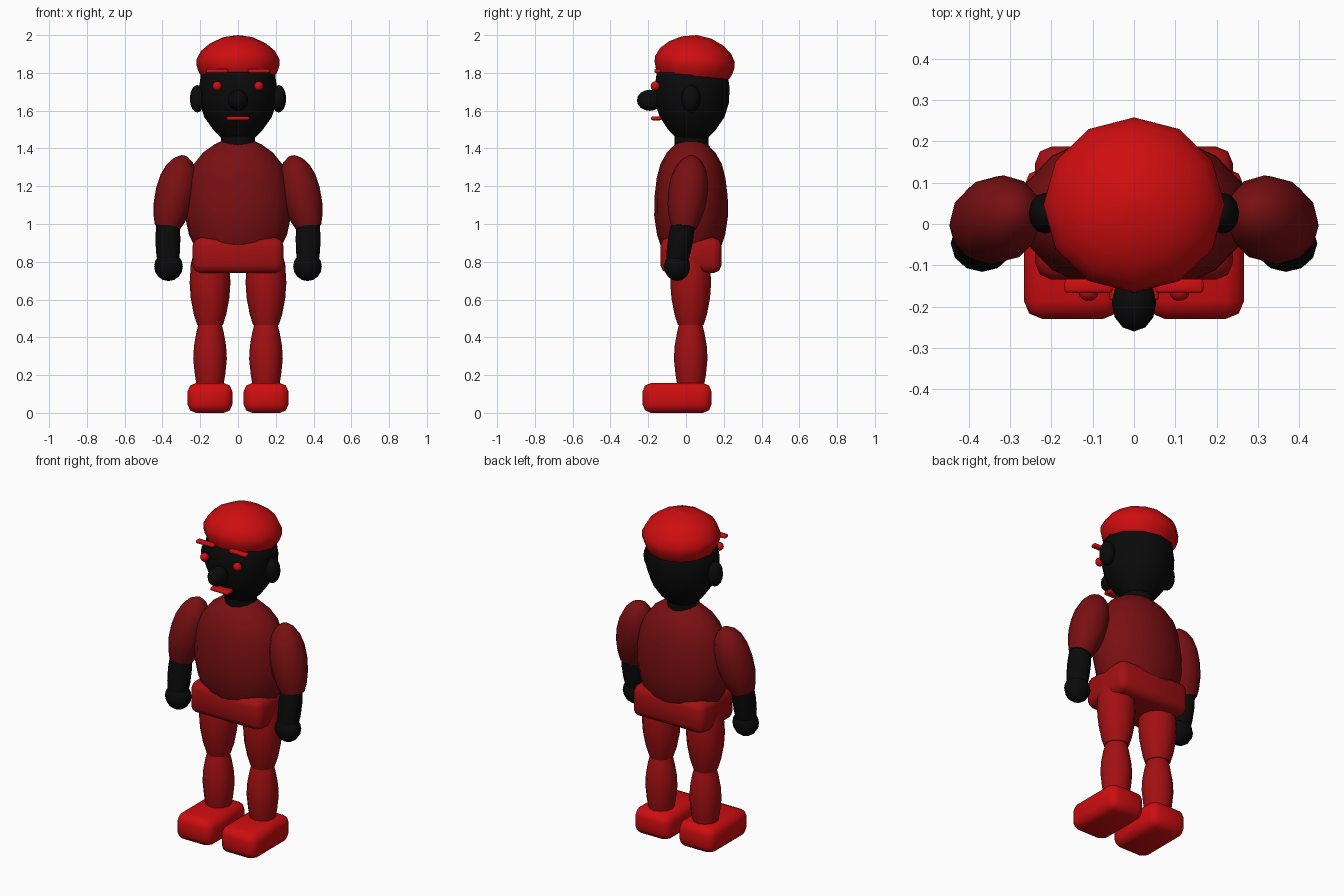
import bpy, bmesh, math
from mathutils import Vector

if "Cube" in bpy.data.objects:
    bpy.data.objects.remove(bpy.data.objects["Cube"])


def material(name, rgb):
    m = bpy.data.materials.new(name)
    m.diffuse_color = (*rgb, 1)
    m.use_nodes = True
    m.node_tree.nodes["Principled BSDF"].inputs["Base Color"].default_value = m.diffuse_color
    return m


BRIGHT = material("bright_red", (0.62, 0.004, 0.005))
TROUSER = material("trouser_red", (0.36, 0.005, 0.006))
SHIRT = material("shirt_dark_red", (0.19, 0.005, 0.006))
SKIN = material("black", (0.003, 0.003, 0.003))


def finish(name, bm, mat, angle=60):
    bmesh.ops.recalc_face_normals(bm, faces=bm.faces)
    me = bpy.data.meshes.new(name)
    bm.to_mesh(me)
    bm.free()
    ob = bpy.data.objects.new(name, me)
    me.materials.append(mat)
    bpy.context.collection.objects.link(ob)
    bpy.ops.object.select_all(action='DESELECT')
    ob.select_set(True)
    bpy.context.view_layer.objects.active = ob
    bpy.ops.object.shade_smooth_by_angle(angle=math.radians(angle))
    return ob


def lathe(name, base, top, profile, mat, segs=12, sx=1, sy=1):
    """Revolve (fraction along axis, radius) pairs between two points."""
    base, top = Vector(base), Vector(top)
    axis = top - base
    rot = Vector((0, 0, 1)).rotation_difference(axis)
    bm = bmesh.new()
    rings = []
    for t, r in profile:
        ring = []
        for i in range(segs):
            a = 2 * math.pi * i / segs
            p = Vector((r * sx * math.cos(a), r * sy * math.sin(a), 0))
            ring.append(bm.verts.new(base + axis * t + rot @ p))
        rings.append(ring)
    for a, b in zip(rings, rings[1:]):
        for i in range(segs):
            j = (i + 1) % segs
            bm.faces.new((a[i], a[j], b[j], b[i]))
    bm.faces.new(rings[0][::-1])
    bm.faces.new(rings[-1])
    bmesh.ops.remove_doubles(bm, verts=bm.verts, dist=1e-5)
    return finish(name, bm, mat)


def ball(name, loc, size, mat, segs=12, rings=8):
    bm = bmesh.new()
    bmesh.ops.create_uvsphere(bm, u_segments=segs, v_segments=rings, radius=1)
    bmesh.ops.scale(bm, vec=size, verts=bm.verts)
    bmesh.ops.translate(bm, vec=loc, verts=bm.verts)
    return finish(name, bm, mat)


def block(name, lo, hi, bevel, mat):
    lo, hi = Vector(lo), Vector(hi)
    bm = bmesh.new()
    bmesh.ops.create_cube(bm, size=1)
    bmesh.ops.scale(bm, vec=hi - lo, verts=bm.verts)
    bmesh.ops.translate(bm, vec=(lo + hi) / 2, verts=bm.verts)
    bmesh.ops.bevel(bm, geom=bm.edges[:], offset=bevel, segments=2,
                    profile=0.5, affect='EDGES')
    return finish(name, bm, mat)


# Head, neck, nose
lathe("head", (0, 0.032, 1.42), (0, 0.032, 1.92),
      [(0, 0.05), (0.07, 0.088), (0.16, 0.132), (0.29, 0.178), (0.44, 0.203),
       (0.6, 0.207), (0.76, 0.195), (0.9, 0.13), (1, 0.04)], SKIN, sy=0.96)
lathe("neck", (0, 0.028, 1.36), (0, 0.028, 1.48), [(0, 0.09), (1, 0.09)], SKIN)
ball("nose", (0, -0.192, 1.655), (0.054, 0.068, 0.056), SKIN)

# Cap, tipped slightly backwards
lathe("cap", (0, 0.04, 1.782), (0, 0.058, 2.0),
      [(0, 0.195), (0.12, 0.21), (0.28, 0.22), (0.42, 0.219), (0.62, 0.195),
       (0.8, 0.148), (0.94, 0.082), (1, 0.001)], BRIGHT, sy=0.965)

# Mouth
block("mouth", (-0.06, -0.185, 1.549), (0.06, -0.13, 1.569), 0.007, BRIGHT)

# Torso and hips
lathe("torso", (0, 0.027, 0.82), (0, 0.027, 1.44),
      [(0, 0.18), (0.1, 0.23), (0.2, 0.26), (0.36, 0.281), (0.52, 0.279),
       (0.68, 0.262), (0.8, 0.235), (0.9, 0.185), (0.97, 0.125), (1, 0.085)],
      SHIRT, segs=16, sy=0.695)
block("hips", (-0.24, -0.135, 0.74), (0.24, 0.188, 0.928), 0.042, TROUSER)

# Paired parts
for s, side in ((-1, "right"), (1, "left")):
    ball(f"{side}_ear", (s * 0.215, 0.026, 1.663), (0.04, 0.05, 0.073), SKIN)
    ball(f"{side}_eye", (s * 0.11, -0.163, 1.73), (0.025, 0.024, 0.025), BRIGHT)
    x0, x1 = sorted((s * 0.052, s * 0.168))
    block(f"{side}_brow", (x0, -0.167, 1.8), (x1, -0.133, 1.82), 0.007, BRIGHT)

    lathe(f"{side}_upper_arm", (s * 0.376, -0.012, 0.98), (s * 0.285, 0.034, 1.36),
          [(0, 0.066), (0.12, 0.084), (0.3, 0.1), (0.5, 0.105), (0.68, 0.099),
           (0.83, 0.081), (0.94, 0.052), (1, 0.018)], SHIRT)
    lathe(f"{side}_forearm", (s * 0.37, -0.05, 0.79), (s * 0.372, -0.012, 1.02),
          [(0, 0.056), (0.3, 0.064), (0.6, 0.066), (1, 0.06)], SKIN)
    ball(f"{side}_hand", (s * 0.368, -0.047, 0.775), (0.076, 0.069, 0.077), SKIN)

    lathe(f"{side}_thigh", (s * 0.148, 0.025, 0.465), (s * 0.148, 0.025, 0.87),
          [(0, 0.068), (0.14, 0.086), (0.35, 0.102), (0.55, 0.108), (0.8, 0.102),
           (1, 0.08)], TROUSER)
    lathe(f"{side}_shin", (s * 0.148, 0.025, 0.13), (s * 0.148, 0.025, 0.475),
          [(0, 0.068), (0.2, 0.08), (0.45, 0.089), (0.65, 0.085), (0.85, 0.073),
           (1, 0.06)], TROUSER)
    x0, x1 = sorted((s * 0.03, s * 0.267))
    block(f"{side}_shoe", (x0, -0.23, 0), (x1, 0.135, 0.158), 0.045, BRIGHT)
